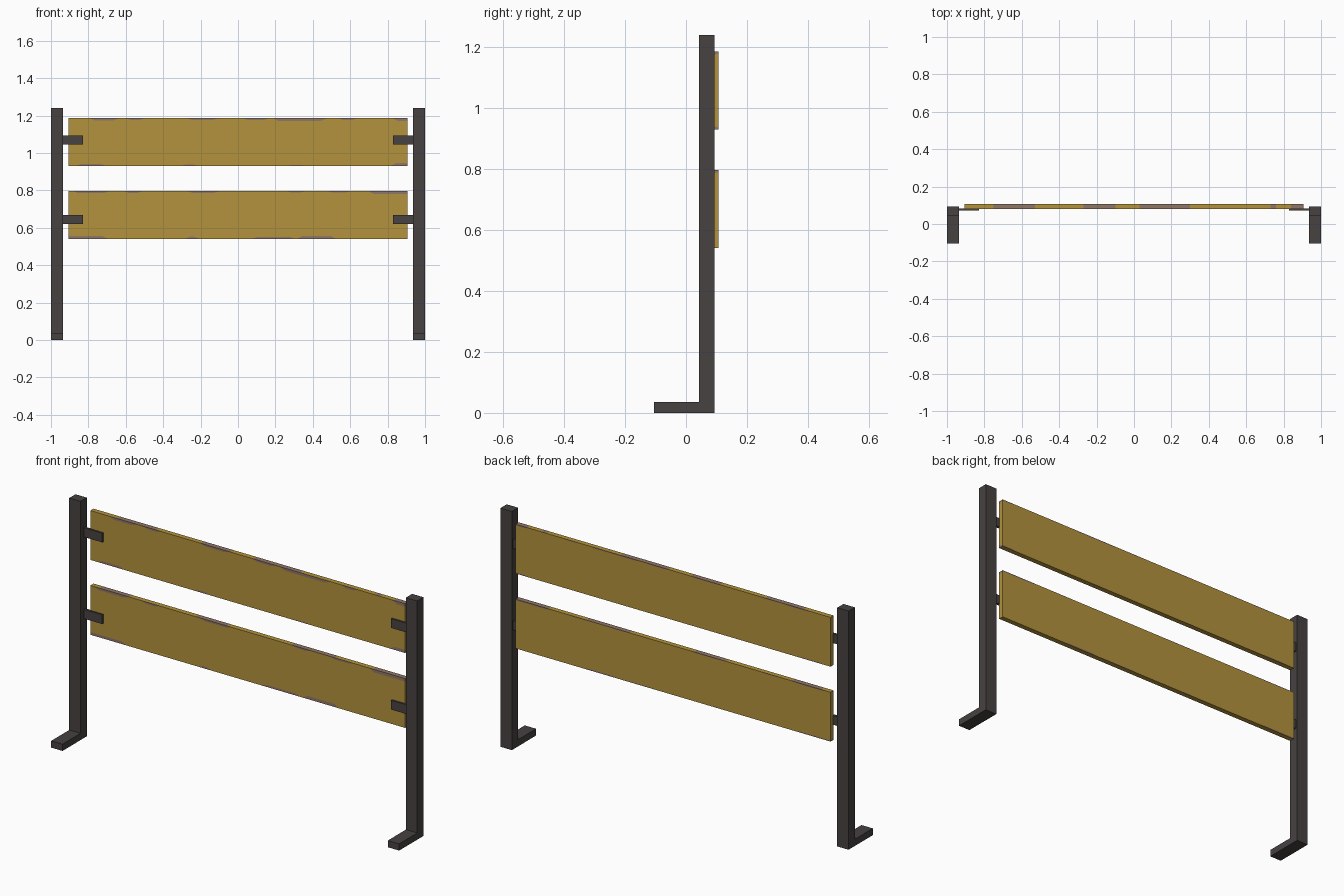
import bpy, bmesh

if "Cube" in bpy.data.objects:
    bpy.data.objects.remove(bpy.data.objects["Cube"])


def material(name, rgb):
    m = bpy.data.materials.new(name)
    m.diffuse_color = (*rgb, 1)
    m.use_nodes = True
    m.node_tree.nodes["Principled BSDF"].inputs["Base Color"].default_value = m.diffuse_color
    return m


METAL = material("dark_metal", (0.062, 0.054, 0.052))
PAINT = material("yellow_paint", (0.45, 0.29, 0.045))
WORN = material("worn_wood", (0.28, 0.18, 0.135))


def finish(name, bm, mats):
    bmesh.ops.recalc_face_normals(bm, faces=bm.faces)
    me = bpy.data.meshes.new(name)
    bm.to_mesh(me)
    bm.free()
    for m in mats:
        me.materials.append(m)
    ob = bpy.data.objects.new(name, me)
    bpy.context.collection.objects.link(ob)
    return ob


def extrude_x(name, profile, x0, x1):
    """Extrude a (y, z) outline along x."""
    bm = bmesh.new()
    a = [bm.verts.new((x0, y, z)) for y, z in profile]
    b = [bm.verts.new((x1, y, z)) for y, z in profile]
    n = len(a)
    bm.faces.new(a)
    bm.faces.new(b[::-1])
    for i in range(n):
        j = (i + 1) % n
        bm.faces.new((a[i], a[j], b[j], b[i]))
    return finish(name, bm, [METAL])


def rect(y0, y1, z0, z1):
    return [(y0, z0), (y1, z0), (y1, z1), (y0, z1)]


def chip_depth(x, chips):
    """Height of the worn strip at x, tapering at the ends of each chip."""
    d = 0.002
    for a, b, depth in chips:
        if a <= x <= b:
            ra = 1 if a <= -0.9 else (x - a) / 0.025
            rb = 1 if b >= 0.9 else (b - x) / 0.025
            d = max(d, 0.002 + depth * min(1, ra, rb))
    return d


def inside(x, spans):
    return any(s[0] < x < s[1] for s in spans)


def plank(name, z0, z1, top, bottom, bare_top):
    """Board with chipped edge strips on its long edges."""
    L, yf, yb = 0.905, 0.08, 0.106
    xs = {-L, L}
    for a, b, *_ in top + bottom + bare_top:
        xs |= {a, b, min(a + 0.025, b), max(b - 0.025, a)}
    xs = sorted({round(x, 3) for x in xs})
    bm = bmesh.new()
    rings = []
    for x in xs:
        t, b = chip_depth(x, top), chip_depth(x, bottom)
        pts = [(yf, z0), (yf, z0 + b), (yf, z1 - t), (yf, z1),
               (yb, z1), (yb, z1 - t * 0.4), (yb, z0 + b * 0.4), (yb, z0)]
        rings.append([bm.verts.new((x, y, z)) for y, z in pts])
    for k in range(len(xs) - 1):
        mid = (xs[k] + xs[k + 1]) / 2
        # face strip number -> is it worn here
        worn = {0: inside(mid, bottom), 6: inside(mid, bottom),
                2: inside(mid, top), 4: inside(mid, top),
                3: inside(mid, bare_top)}
        for i in range(8):
            j = (i + 1) % 8
            f = bm.faces.new((rings[k][i], rings[k][j],
                              rings[k + 1][j], rings[k + 1][i]))
            f.material_index = int(worn.get(i, False))
    # end caps, worn at the corners
    for r in (rings[0], rings[-1]):
        for ids, w in (((0, 1, 6, 7), 1), ((1, 2, 5, 6), 0), ((2, 3, 4, 5), 1)):
            f = bm.faces.new([r[i] for i in ids])
            f.material_index = w
    return finish(name, bm, [PAINT, WORN])


# posts with forward feet, and the brackets
post = [(-0.105, 0), (0.094, 0), (0.094, 1.24), (0.043, 1.24),
        (0.043, 0.035), (-0.105, 0.035)]
for side, s in (("left", -1), ("right", 1)):
    extrude_x(side + "_post", post, s * 0.935, s * 1.0)
    for level, z in (("lower", 0.644), ("upper", 1.068)):
        extrude_x(f"{side}_{level}_bracket",
                  rect(0.071, 0.084, z - 0.024, z + 0.024), s * 0.83, s * 0.94)

# boards
plank("upper_board", 0.93, 1.186,
      [(-0.79, -0.64, 0.010), (-0.6, -0.5, 0.007), (-0.27, -0.11, 0.008),
       (0.03, 0.16, 0.009), (0.19, 0.47, 0.012), (0.54, 0.63, 0.009),
       (0.83, 0.905, 0.014)],
      [(-0.86, -0.71, 0.010), (-0.3, -0.22, 0.007), (0.27, 0.36, 0.004),
       (0.82, 0.905, 0.014)],
      [(-0.75, -0.53), (-0.27, -0.1), (0.03, 0.3), (0.73, 0.76), (0.84, 0.905)])
plank("lower_board", 0.541, 0.797,
      [(-0.88, -0.69, 0.010), (-0.61, -0.51, 0.008), (-0.27, -0.1, 0.008),
       (0.26, 0.36, 0.006), (0.48, 0.6, 0.007), (0.7, 0.905, 0.014)],
      [(-0.905, -0.7, 0.012), (-0.28, -0.21, 0.009), (0.08, 0.3, 0.008),
       (0.32, 0.52, 0.014)],
      [(-0.85, -0.68), (-0.3, -0.12), (0.25, 0.5), (0.72, 0.905)])
